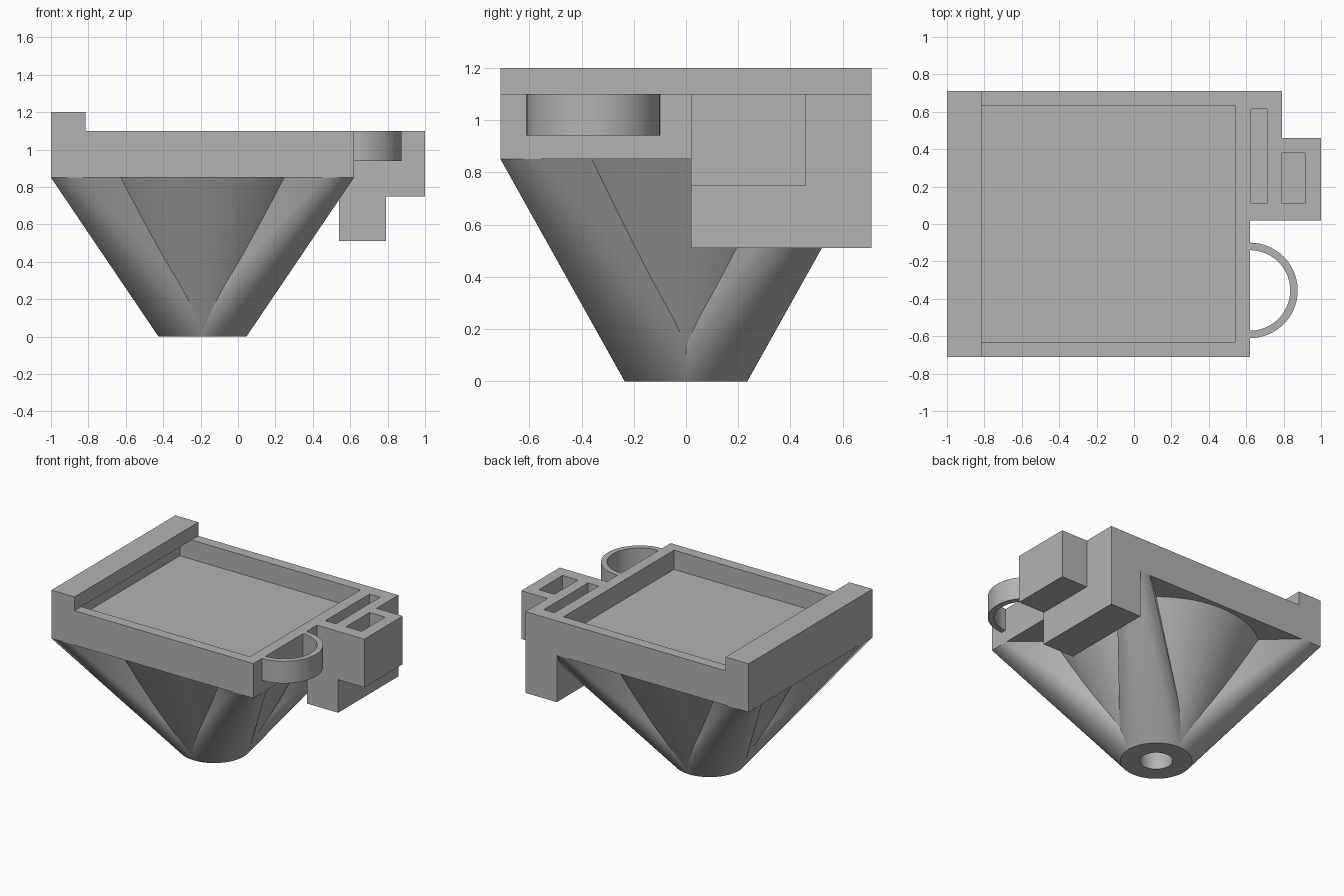
import bpy, bmesh
from math import cos, sin, pi, radians

cube = bpy.data.objects.get("Cube")
if cube:
    bpy.data.objects.remove(cube, do_unlink=True)

GREY = (0.45, 0.45, 0.45, 1)
grey = bpy.data.materials.new("plain grey")
grey.use_nodes = True
grey.diffuse_color = GREY
grey.node_tree.nodes["Principled BSDF"].inputs["Base Color"].default_value = GREY

AXIS_X = -0.19          # vertical axis of the funnel
BASE_R, TOP_R, HOLE_R = 0.235, 0.68, 0.108
LEFT, RIGHT, HALF_Y = -1.0, 0.62, 0.71
UNDER, RIM = 0.85, 1.10  # tray underside and rim heights
SEG = 96


def make(name, bm):
    bmesh.ops.recalc_face_normals(bm, faces=bm.faces)
    mesh = bpy.data.meshes.new(name)
    bm.to_mesh(mesh)
    bm.free()
    mesh.materials.append(grey)
    obj = bpy.data.objects.new(name, mesh)
    bpy.context.collection.objects.link(obj)
    return obj


def extrude(name, points, vec):
    """Solid made by sweeping a closed outline along a vector."""
    bm = bmesh.new()
    face = bm.faces.new([bm.verts.new(p) for p in points])
    new = bmesh.ops.extrude_face_region(bm, geom=[face], use_keep_orig=True)["geom"]
    bmesh.ops.translate(bm, vec=vec, verts=[v for v in new if isinstance(v, bmesh.types.BMVert)])
    return make(name, bm)


def side_profile(name, xz, y0, y1):
    return extrude(name, [(x, y0, z) for x, z in xz], (0, y1 - y0, 0))


def box(name, x0, x1, y0, y1, z0, z1):
    return side_profile(name, [(x0, z0), (x1, z0), (x1, z1), (x0, z1)], y0, y1)


def ring(r, z, cx=AXIS_X, cy=0):
    return [(cx + r * cos(2 * pi * i / SEG), cy + r * sin(2 * pi * i / SEG), z) for i in range(SEG)]


def hull(name, points):
    bm = bmesh.new()
    for p in points:
        bm.verts.new(p)
    res = bmesh.ops.convex_hull(bm, input=bm.verts)
    loose = {g for g in res["geom_interior"] + res["geom_unused"] if isinstance(g, bmesh.types.BMVert)}
    bmesh.ops.delete(bm, geom=list(loose), context='VERTS')
    return make(name, bm)


def activate(obj):
    bpy.ops.object.select_all(action='DESELECT')
    obj.select_set(True)
    bpy.context.view_layer.objects.active = obj


def cut(obj, cutter):
    mod = obj.modifiers.new("cut", 'BOOLEAN')
    mod.operation, mod.solver, mod.object = 'DIFFERENCE', 'EXACT', cutter
    activate(obj)
    bpy.ops.object.modifier_apply(modifier=mod.name)


def smooth(obj):
    activate(obj)
    bpy.ops.object.shade_smooth_by_angle(angle=radians(25))


cutters = []

# Tray with a raised lip that overhangs the recess
tray = side_profile("tray", [(LEFT, UNDER), (RIGHT, UNDER), (RIGHT, RIM), (-0.815, RIM),
                             (-0.815, 1.2), (LEFT, 1.2)], -HALF_Y, HALF_Y)
recess = side_profile("recess_cutter", [(-0.91, 0.96), (0.54, 0.96), (0.54, 1.3),
                                        (-0.815, 1.3), (-0.815, RIM), (-0.91, RIM)], -0.633, 0.633)
cut(tray, recess)
cutters.append(recess)

# Funnel and its four corner ribs, bored from below
bore = extrude("bore_cutter", ring(HOLE_R, -0.1), (0, 0, 0.75))
cutters.append(bore)
funnel = hull("funnel", ring(BASE_R, 0) + ring(TOP_R, UNDER))
supports = [funnel]
for side, x in (("right", LEFT), ("left", RIGHT)):
    for end, y in (("front", -HALF_Y), ("back", HALF_Y)):
        xi = x + (0.16 if x < 0 else -0.16)
        yi = y + (0.15 if y < 0 else -0.15)
        corner = [(a, b, UNDER) for a in (x, xi) for b in (y, yi)]
        supports.append(hull(f"{end}_{side}_rib", ring(BASE_R, 0) + ring(0.1, UNDER) + corner))
for part in supports:
    cut(part, bore)
    smooth(part)

# Side bracket with a slot, and its stepped arm with a pocket
bracket = side_profile("side_bracket", [(0.54, 0.51), (0.79, 0.51), (0.79, RIM), (RIGHT, RIM),
                                        (RIGHT, UNDER), (0.54, UNDER)], 0.02, HALF_Y)
arm = box("bracket_arm", 0.79, 1.0, 0.02, 0.46, 0.75, RIM)
slot = box("slot_cutter", 0.625, 0.71, 0.11, 0.615, 0.94, 1.3)
pocket = box("pocket_cutter", 0.7901, 0.915, 0.11, 0.38, 0.94, 1.3)
cut(bracket, slot)
cut(arm, pocket)
cutters += [slot, pocket]

# Half-round holder loop on the side of the tray
angles = [-pi / 2 + pi * i / 48 for i in range(49)]
arc = [(0.255, a) for a in angles] + [(0.215, a) for a in reversed(angles)]
loop = extrude("holder_loop", [(RIGHT + r * cos(a), -0.355 + r * sin(a), 0.94) for r, a in arc],
               (0, 0, RIM - 0.94))
smooth(loop)

for c in cutters:
    bpy.data.objects.remove(c, do_unlink=True)
